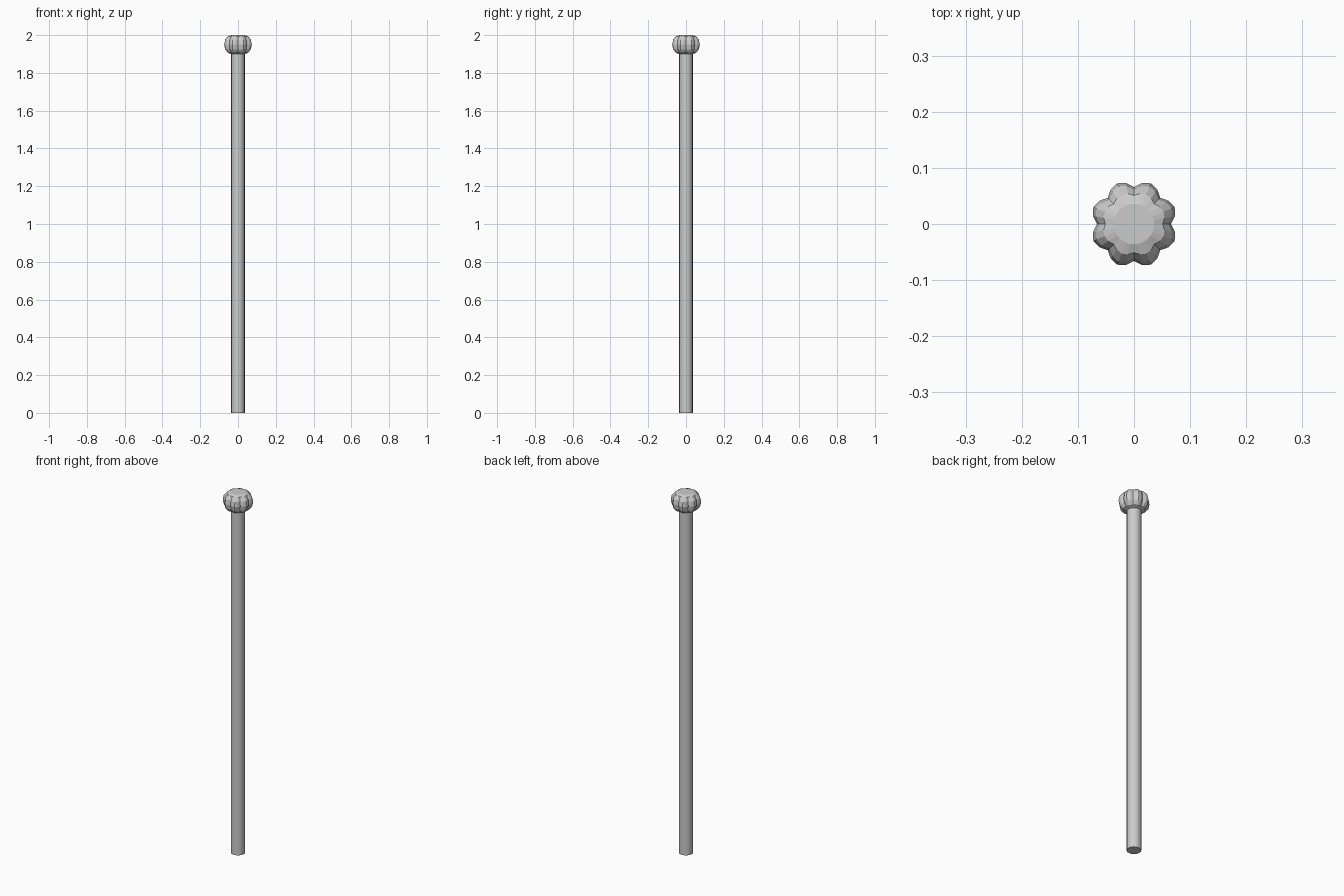
import bpy, bmesh, math

if "Cube" in bpy.data.objects:
    bpy.data.objects.remove(bpy.data.objects["Cube"])

# Round pole
bpy.ops.mesh.primitive_cylinder_add(vertices=16, radius=0.036, depth=1.91, location=(0, 0, 0.955))
pole = bpy.context.object
pole.name = "pole"
bpy.ops.object.shade_smooth_by_angle(angle=math.radians(30))

# Fluted knob: eight lobes whose ribs fade out towards the flat ends
SEGS, STEPS, NECK = 32, 6, 0.036
LOBE = (0.066, 0.0745, 0.0785, 0.0745)  # valley, shoulder, crest, shoulder
bm = bmesh.new()
rings = []
for j in range(STEPS + 1):
    t = math.pi * j / STEPS
    ring = []
    for i in range(SEGS):
        a = math.tau * i / SEGS
        r = NECK + (LOBE[i % 4] - NECK) * math.sin(t)
        ring.append(bm.verts.new((r * math.cos(a), r * math.sin(a), 1.95 - 0.05 * math.cos(t))))
    rings.append(ring)
for low, high in zip(rings, rings[1:]):
    for i in range(SEGS):
        k = (i + 1) % SEGS
        bm.faces.new((low[i], low[k], high[k], high[i]))
bm.faces.new(rings[0][::-1])
bm.faces.new(rings[-1])
mesh = bpy.data.meshes.new("fluted_knob")
bm.to_mesh(mesh)
bm.free()
knob = bpy.data.objects.new("fluted_knob", mesh)
bpy.context.collection.objects.link(knob)
